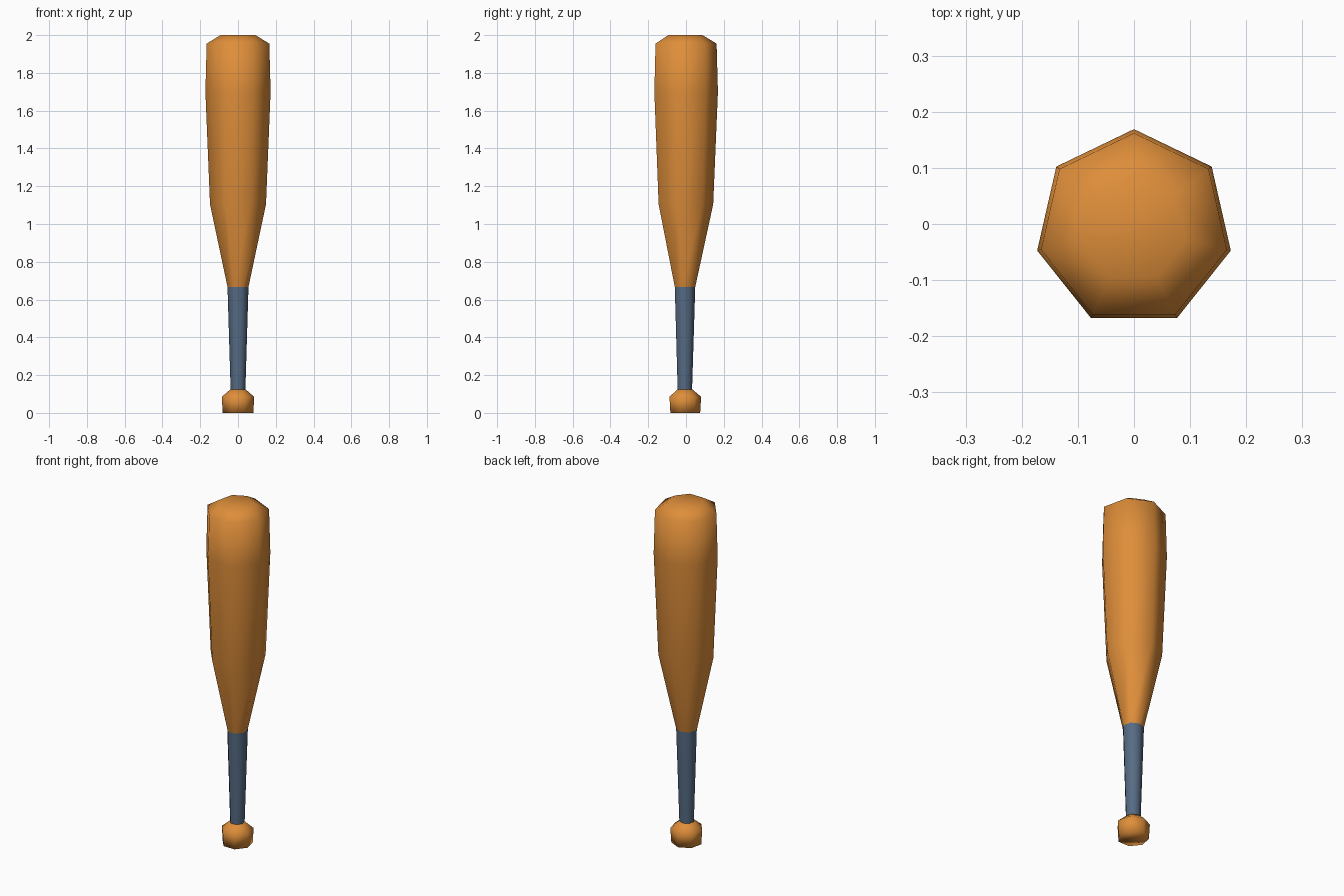
import bpy, bmesh, math

cube = bpy.data.objects.get("Cube")
if cube:
    bpy.data.objects.remove(cube, do_unlink=True)

SIDES = 7
Y_SHIFT = -0.008  # centres the odd-sided section on y


def make_material(name, color):
    mat = bpy.data.materials.new(name)
    mat.use_nodes = True
    mat.diffuse_color = color
    mat.node_tree.nodes["Principled BSDF"].inputs["Base Color"].default_value = color
    return mat


def lathe(name, profile, mat, cap_bottom=False, cap_top=False):
    """Spin (radius, height) points into a smooth seven-sided tube."""
    bm = bmesh.new()
    rings = []
    for r, z in profile:
        ring = []
        for i in range(SIDES):
            a = math.pi / 2 + math.tau * i / SIDES
            ring.append(bm.verts.new((r * math.cos(a), r * math.sin(a) + Y_SHIFT, z)))
        rings.append(ring)
    for low, high in zip(rings, rings[1:]):
        for i in range(SIDES):
            j = (i + 1) % SIDES
            bm.faces.new((low[i], low[j], high[j], high[i]))
    if cap_bottom:
        bm.faces.new(rings[0][::-1])
    if cap_top:
        bm.faces.new(rings[-1])
    for f in bm.faces:
        f.smooth = True
    mesh = bpy.data.meshes.new(name)
    bm.to_mesh(mesh)
    bm.free()
    mesh.materials.append(mat)
    obj = bpy.data.objects.new(name, mesh)
    bpy.context.collection.objects.link(obj)
    return obj


wood = make_material("orange wood", (0.73, 0.27, 0.042, 1))
wrap = make_material("blue grey wrap", (0.092, 0.147, 0.23, 1))

# Knob at the base
lathe("knob", [(0.083, 0), (0.088, 0.085), (0.041, 0.125)], wood,
      cap_bottom=True, cap_top=True)
# Wrapped handle
lathe("grip", [(0.04, 0.12), (0.057, 0.667)], wrap)
# Tapered barrel with a chamfered end
lathe("barrel", [(0.057, 0.667), (0.152, 1.105), (0.177, 1.7),
                 (0.17, 1.955), (0.095, 2.0)], wood, cap_top=True)
